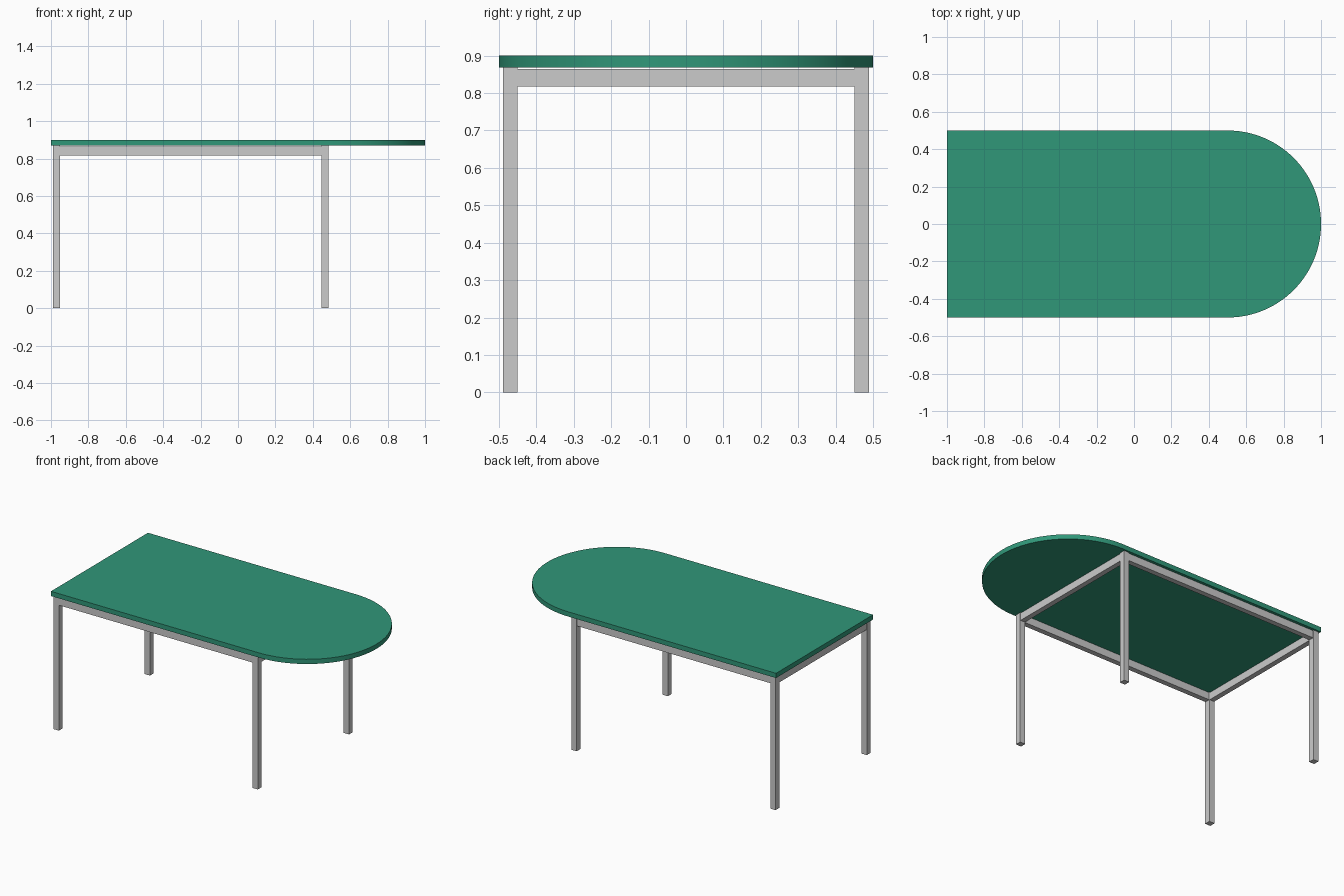
import bpy, bmesh, math

if "Cube" in bpy.data.objects:
    bpy.data.objects.remove(bpy.data.objects["Cube"])

def box(name, x0, x1, y0, y1, z0, z1):
    bpy.ops.mesh.primitive_cube_add(size=1, location=((x0+x1)/2, (y0+y1)/2, (z0+z1)/2))
    ob = bpy.context.object
    ob.name = name
    ob.scale = (x1-x0, y1-y0, z1-z0)
    bpy.ops.object.transform_apply(location=False, rotation=False, scale=True)
    return ob

# Tabletop: rectangle with one semicircular end
UNDER, TOP, SEG = 0.869, 0.90, 64
outline = [(-1, 0.5), (-1, -0.5)]
for i in range(SEG + 1):
    a = -math.pi/2 + math.pi*i/SEG
    outline.append((0.5 + 0.5*math.cos(a), 0.5*math.sin(a)))
bm = bmesh.new()
face = bm.faces.new([bm.verts.new((x, y, UNDER)) for x, y in outline])
ext = bmesh.ops.extrude_face_region(bm, geom=[face])
bmesh.ops.translate(bm, vec=(0, 0, TOP-UNDER),
                    verts=[v for v in ext["geom"] if isinstance(v, bmesh.types.BMVert)])
bmesh.ops.recalc_face_normals(bm, faces=bm.faces)
mesh = bpy.data.meshes.new("tabletop")
bm.to_mesh(mesh)
bm.free()
top = bpy.data.objects.new("tabletop", mesh)
bpy.context.collection.objects.link(top)
green = bpy.data.materials.new("green_laminate")
green.diffuse_color = (0.03, 0.31, 0.19, 1)
green.use_nodes = True
green.node_tree.nodes["Principled BSDF"].inputs["Base Color"].default_value = green.diffuse_color
mesh.materials.append(green)
bpy.ops.object.select_all(action='DESELECT')
top.select_set(True)
bpy.context.view_layer.objects.active = top
bpy.ops.object.shade_smooth_by_angle(angle=math.radians(30))

# Four square legs
W = 0.038
XL, XR, Y = -0.989, 0.447, 0.451      # left edges of legs, inner y edge
for xn, x in (("left", XL), ("right", XR)):
    for yn, y in (("front", -Y - W), ("back", Y)):
        box(f"{yn}_{xn}_leg", x, x + W, y, y + W, 0, UNDER)

# Rails between the legs, just under the top
RZ0, RZ1, INSET = 0.817, 0.865, 0.002
for yn, y in (("front", -Y - W), ("back", Y)):
    box(f"{yn}_rail", XL + W, XR, y + INSET, y + W - INSET, RZ0, RZ1)
for xn, x in (("left", XL), ("right", XR)):
    box(f"{xn}_rail", x + INSET, x + W - INSET, -Y, Y, RZ0, RZ1)
